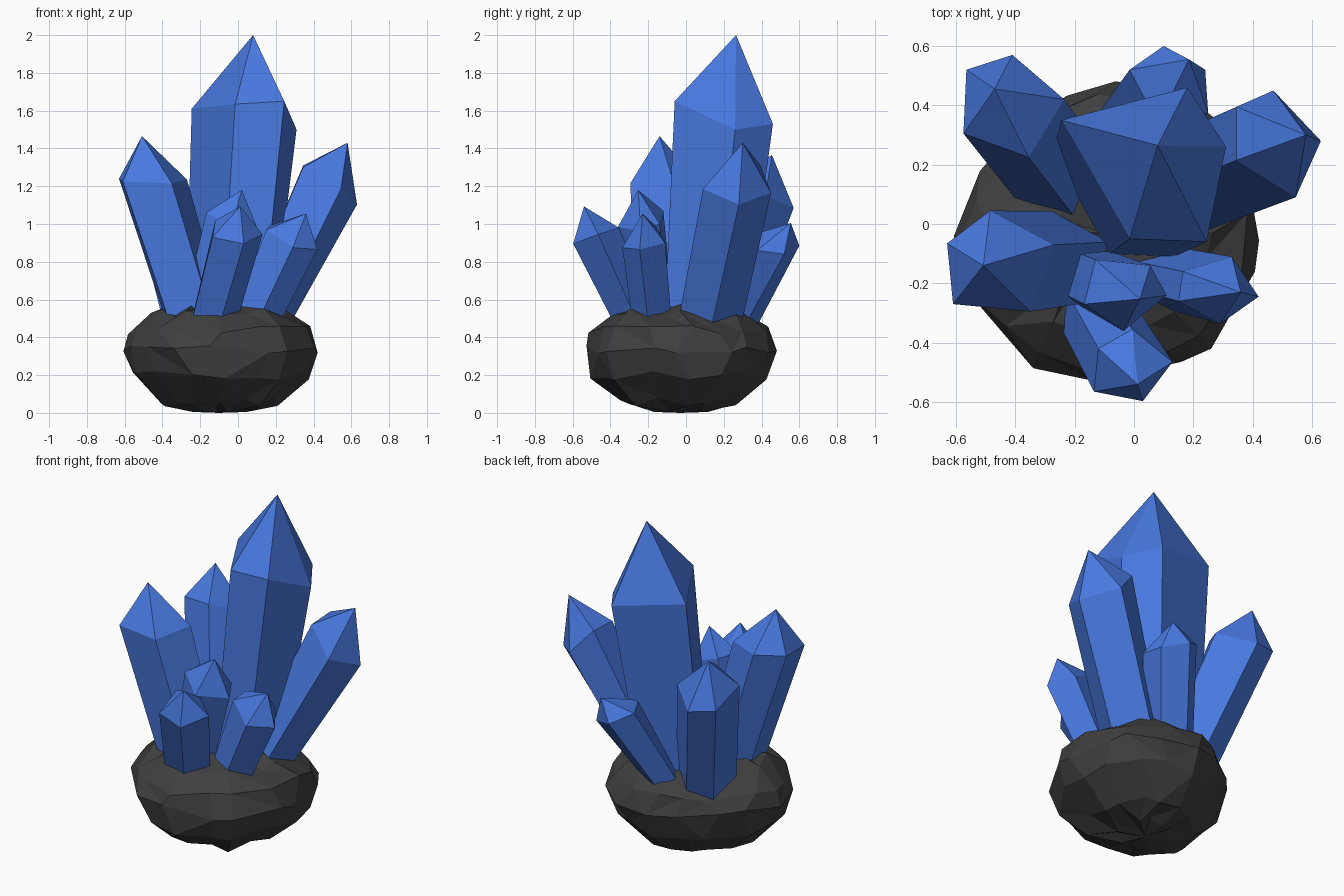
import bpy, bmesh, math, random
from mathutils import Vector

random.seed(4)


def material(name, rgb):
    m = bpy.data.materials.new(name)
    m.diffuse_color = (*rgb, 1)
    return m


def finish(bm, name, mat):
    bmesh.ops.recalc_face_normals(bm, faces=bm.faces)
    mesh = bpy.data.meshes.new(name)
    bm.to_mesh(mesh)
    bm.free()
    mesh.materials.append(mat)
    ob = bpy.data.objects.new(name, mesh)
    bpy.context.collection.objects.link(ob)
    return ob


BLUE = material("crystal_blue", (0.065, 0.19, 0.74))
DARK = material("rock_dark", (0.05, 0.05, 0.05))


def crystal(name, base, tip, ring, taper=0.87):
    """Five-sided leaning prism with a pointed cap; its foot is buried in the rock."""
    bm = bmesh.new()
    shoulder = [Vector(p) for p in ring]
    centre = sum(shoulder, Vector()) / len(shoulder)
    foot = []
    for p in shoulder:
        d = (p - centre) * taper
        foot.append(bm.verts.new((base[0] + d.x, base[1] + d.y, 0.3)))
    top = [bm.verts.new(p) for p in shoulder]
    apex = bm.verts.new(tip)
    n = len(top)
    for i in range(n):
        j = (i + 1) % n
        bm.faces.new((foot[i], foot[j], top[j], top[i]))
        bm.faces.new((top[i], top[j], apex))
    bm.faces.new(foot[::-1])
    return finish(bm, name, BLUE)


# Tall central crystal
crystal("main_crystal", (-0.01, 0.08), (0.08, 0.265, 2.0),
        [(-0.245, 0.35, 1.61), (-0.015, -0.05, 1.635), (0.245, -0.06, 1.65),
         (0.31, 0.26, 1.5), (0.18, 0.46, 1.53)], 0.8)

# Medium crystals leaning outwards
crystal("left_crystal", (-0.18, -0.11), (-0.508, -0.14, 1.465),
        [(-0.63, -0.065, 1.24), (-0.61, -0.27, 1.225), (-0.35, -0.295, 1.215),
         (-0.27, -0.07, 1.235), (-0.485, 0.045, 1.25)])
crystal("back_left_crystal", (-0.21, 0.12), (-0.47, 0.455, 1.365),
        [(-0.565, 0.52, 1.11), (-0.575, 0.305, 1.19), (-0.355, 0.225, 1.23),
         (-0.235, 0.42, 1.15), (-0.41, 0.57, 1.085)], 0.95)
crystal("right_crystal", (0.03, 0.105), (0.58, 0.30, 1.43),
        [(0.47, 0.45, 1.165), (0.345, 0.395, 1.31), (0.345, 0.215, 1.3),
         (0.545, 0.09, 1.185), (0.63, 0.28, 1.103)], 0.92)

# Small crystals
crystal("back_crystal", (-0.1, 0.18), (0.185, 0.555, 1.005),
        [(0.1, 0.6, 0.885), (0.24, 0.52, 0.84), (0.25, 0.375, 0.86),
         (0.08, 0.34, 0.94), (-0.015, 0.52, 0.95)])
crystal("front_crystal", (-0.19, -0.19), (0.012, -0.54, 1.093),
        [(-0.12, -0.42, 1.02), (-0.005, -0.355, 0.98), (0.13, -0.465, 0.945),
         (0.03, -0.597, 0.895), (-0.135, -0.565, 0.93)])
crystal("front_middle_crystal", (-0.23, -0.14), (0.02, -0.253, 1.18),
        [(0.11, -0.24, 0.96), (-0.035, -0.36, 0.985), (-0.168, -0.27, 1.06),
         (-0.13, -0.12, 1.07), (0.055, -0.14, 1.0)])
crystal("front_right_crystal", (0.0, -0.16), (0.36, -0.23, 1.055),
        [(0.165, -0.16, 0.99), (0.33, -0.11, 0.9), (0.42, -0.245, 0.865),
         (0.29, -0.337, 0.875), (0.15, -0.26, 0.97)])

# Rough rock: outline seen from above, stacked along a (height, scale) profile
outline = [(-0.62, -0.04), (-0.54, 0.14), (-0.41, 0.3), (-0.24, 0.42), (-0.08, 0.48),
           (0.12, 0.45), (0.28, 0.36), (0.39, 0.19), (0.425, 0.0), (0.4, -0.2),
           (0.28, -0.4), (0.1, -0.48), (-0.1, -0.55), (-0.31, -0.5), (-0.46, -0.37),
           (-0.57, -0.2)]
profile = [(0.015, 0.3), (0.06, 0.6), (0.2, 0.92), (0.34, 1.0), (0.44, 0.93),
           (0.53, 0.7), (0.58, 0.35)]
mid = Vector((-0.1, -0.03))
bm = bmesh.new()
rings = []
n = len(outline)
for z, s in profile:
    ring = []
    for i, p in enumerate(outline):
        # small slides along the outline break up the regular columns
        t = random.uniform(-0.3, 0.3)
        q = Vector(p).lerp(Vector(outline[(i + (1 if t > 0 else -1)) % n]), abs(t))
        q = mid + (q - mid) * s * random.uniform(0.97, 1.025)
        ring.append(bm.verts.new((q.x, q.y, max(0.005, z + random.uniform(-0.025, 0.025)))))
    rings.append(ring)
for a, b in zip(rings, rings[1:]):
    for i in range(n):
        bm.faces.new((a[i], a[(i + 1) % n], b[(i + 1) % n], b[i]))
for ring, z in ((rings[0], 0.0), (rings[-1], 0.58)):
    pole = bm.verts.new((mid.x, mid.y, z))
    for i in range(n):
        bm.faces.new((ring[i], ring[(i + 1) % n], pole))
bmesh.ops.connect_verts_nonplanar(bm, angle_limit=math.radians(6), faces=bm.faces)
finish(bm, "rock_base", DARK)
